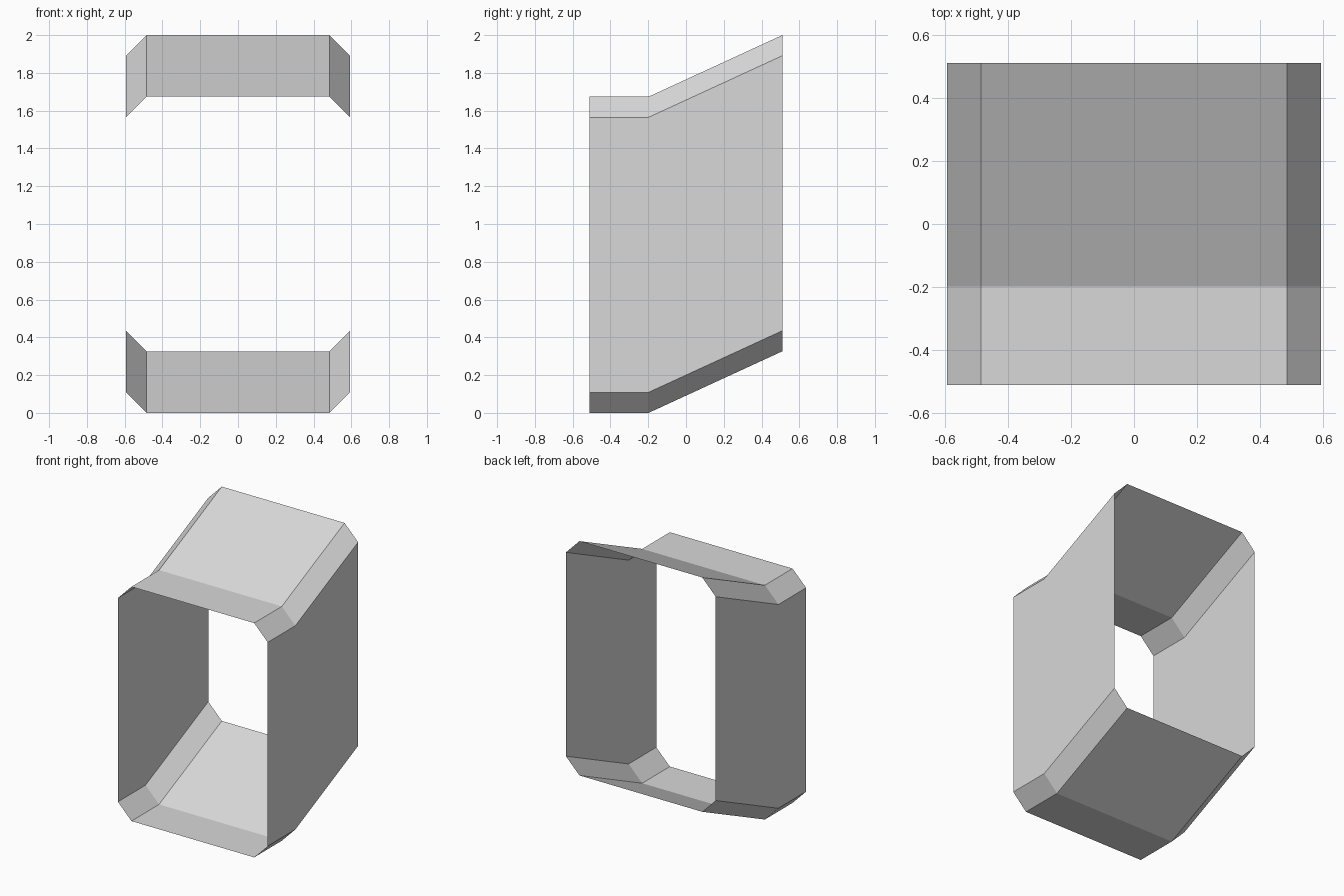
import bpy
import bmesh

if "Cube" in bpy.data.objects:
    bpy.data.objects.remove(bpy.data.objects["Cube"])

# Chamfered rectangular ring profile (x, z)
HALF_W, INNER_W, HEIGHT, CHAMFER = 0.592, 0.485, 1.674, 0.109
profile = [
    (-INNER_W, 0), (INNER_W, 0),
    (HALF_W, CHAMFER), (HALF_W, HEIGHT - CHAMFER),
    (INNER_W, HEIGHT), (-INNER_W, HEIGHT),
    (-HALF_W, HEIGHT - CHAMFER), (-HALF_W, CHAMFER),
]
# Stations along the depth (y, lift): level front part, then a rising rear part
stations = [(-0.51, 0.0), (-0.198, 0.0), (0.51, 0.326)]

grey = bpy.data.materials.new("light grey")
grey.diffuse_color = (0.69, 0.69, 0.69, 1)
grey.use_nodes = True
grey.node_tree.nodes["Principled BSDF"].inputs["Base Color"].default_value = grey.diffuse_color

# Open, thin-walled duct swept through the stations
bm = bmesh.new()
rings = [[bm.verts.new((x, y, z + lift)) for x, z in profile] for y, lift in stations]
for a, b in zip(rings, rings[1:]):
    for i in range(len(profile)):
        j = (i + 1) % len(profile)
        bm.faces.new((a[i], a[j], b[j], b[i]))

# Turn every wall outward from the duct's axis
bm.normal_update()
for f in bm.faces:
    c = f.calc_center_median()
    lift = sum(v.co.y > 0 for v in f.verts) / 4 * 0.326
    c.z -= HEIGHT / 2 + lift
    c.y = 0
    if f.normal.dot(c) < 0:
        f.normal_flip()

mesh = bpy.data.meshes.new("duct_shell")
bm.to_mesh(mesh)
bm.free()
mesh.materials.append(grey)
duct = bpy.data.objects.new("duct_shell", mesh)
bpy.context.collection.objects.link(duct)
